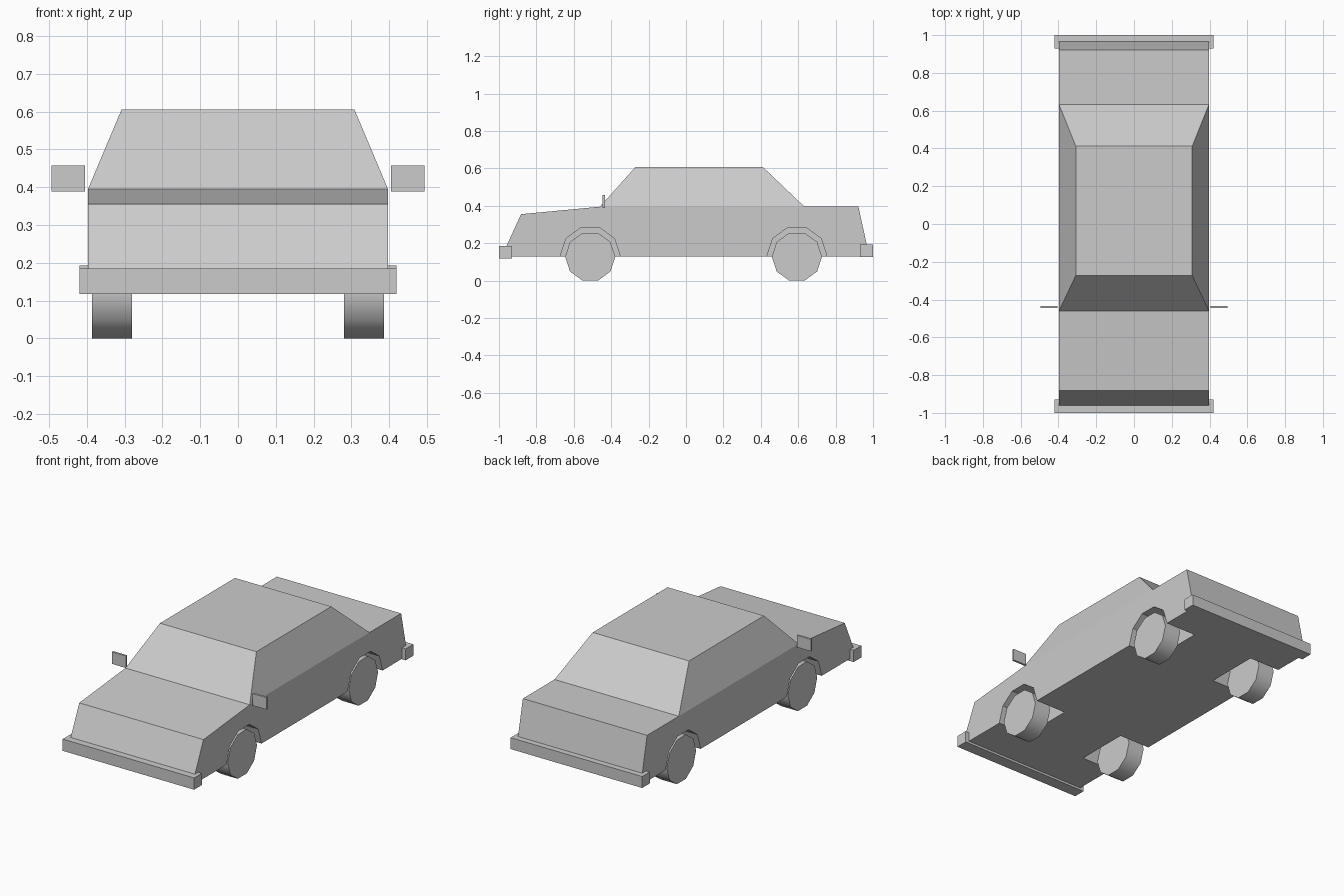
import bpy
import bmesh
import math

if "Cube" in bpy.data.objects:
    bpy.data.objects.remove(bpy.data.objects["Cube"], do_unlink=True)

GREY = (0.6, 0.6, 0.6, 1.0)
paint = bpy.data.materials.new("plain grey")
paint.use_nodes = True
paint.diffuse_color = GREY
paint.node_tree.nodes["Principled BSDF"].inputs["Base Color"].default_value = GREY


def extrude_profile(name, profile, x0, x1):
    """Solid made by sweeping a (y, z) outline from x0 to x1."""
    bm = bmesh.new()
    face = bm.faces.new([bm.verts.new((x0, y, z)) for y, z in profile])
    swept = bmesh.ops.extrude_face_region(bm, geom=[face])["geom"]
    for v in swept:
        if isinstance(v, bmesh.types.BMVert):
            v.co.x = x1
    bmesh.ops.recalc_face_normals(bm, faces=bm.faces)
    mesh = bpy.data.meshes.new(name)
    bm.to_mesh(mesh)
    bm.free()
    mesh.materials.append(paint)
    obj = bpy.data.objects.new(name, mesh)
    bpy.context.collection.objects.link(obj)
    return obj


def box(name, x0, x1, y0, y1, z0, z1):
    return extrude_profile(name, [(y0, z0), (y1, z0), (y1, z1), (y0, z1)], x0, x1)


def ten_sided(y, z, radius):
    """Decagon outline with a flat top and bottom."""
    steps = [i * math.tau / 10 for i in range(10)]
    return [(y + radius * math.cos(a), z + radius * math.sin(a)) for a in steps]


def make_active(obj):
    bpy.ops.object.select_all(action="DESELECT")
    obj.select_set(True)
    bpy.context.view_layer.objects.active = obj


# Lower body: bonnet, waist and boot in one outline
HALF = 0.397
WAIST = 0.395
body = extrude_profile("body", [
    (-0.985, 0.13), (0.98, 0.13), (0.922, WAIST),
    (-0.46, WAIST), (-0.882, 0.355)], -HALF, HALF)

# Cabin: a box whose upper end tapers in on all sides
cabin = box("cabin", -HALF, HALF, -0.46, 0.633, WAIST, 0.606)
for v in cabin.data.vertices:
    if v.co.z > 0.5:
        v.co.x = math.copysign(0.308, v.co.x)
        v.co.y = -0.272 if v.co.y < 0 else 0.412

# Wheels, and wheel wells cut into the body
for end, y in (("front", -0.512), ("rear", 0.593)):
    for side, s in (("left", 1), ("right", -1)):
        wheel = extrude_profile(f"{end}_{side}_wheel", ten_sided(y, 0.1275, 0.134),
                                s * 0.281, s * 0.386)
        make_active(wheel)
        bpy.ops.object.shade_smooth_by_angle(angle=math.radians(40))

        cutter = extrude_profile("well_cutter", ten_sided(y, 0.131, 0.16),
                                 s * 0.2, s * 0.5)
        cutter.hide_render = True
        make_active(body)
        cut = body.modifiers.new("wheel_well", "BOOLEAN")
        cut.operation = "DIFFERENCE"
        cut.solver = "EXACT"
        cut.object = cutter
        bpy.ops.object.modifier_apply(modifier=cut.name)
        bpy.data.objects.remove(cutter, do_unlink=True)

# Bumpers
box("front_bumper", -0.42, 0.42, -1.0, -0.93, 0.117, 0.185)
box("rear_bumper", -0.42, 0.42, 0.93, 1.0, 0.127, 0.193)

# Door mirrors
for side, s in (("left", 1), ("right", -1)):
    box(f"{side}_mirror", s * 0.405, s * 0.494, -0.446, -0.434, 0.388, 0.457)
